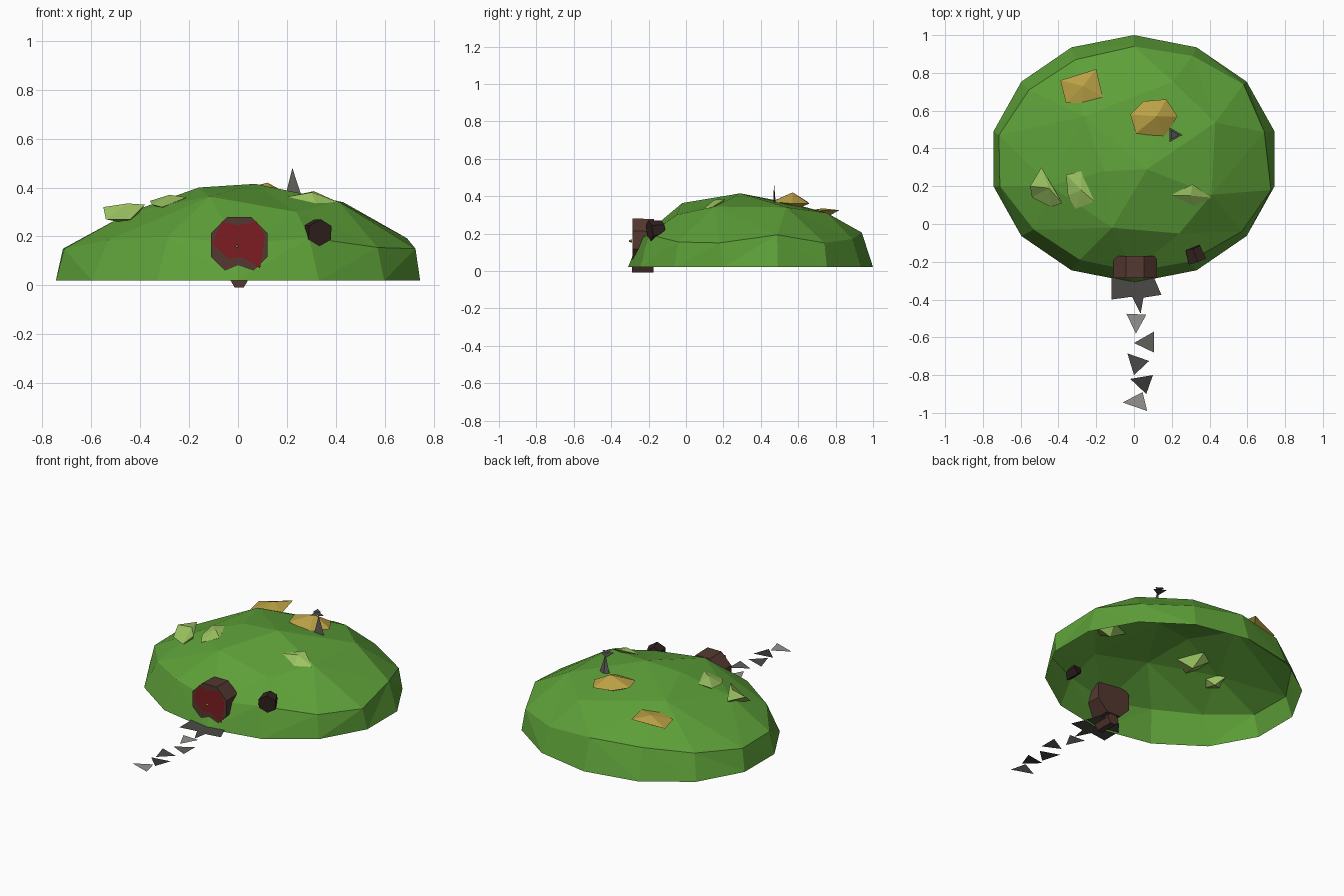
import bpy, bmesh, math
from mathutils import Vector
from mathutils.geometry import delaunay_2d_cdt


def mat(name, col):
    m = bpy.data.materials.new(name)
    m.diffuse_color = (*col, 1)
    return m


GRASS = mat("grass", (0.11, 0.35, 0.04))
LEAF = mat("leaf", (0.33, 0.55, 0.12))
STRAW = mat("straw", (0.50, 0.36, 0.06))
WOOD = mat("wood", (0.09, 0.04, 0.03))
DARK = mat("dark_wood", (0.035, 0.018, 0.015))
RED = mat("red_paint", (0.20, 0.012, 0.015))
STONES = [mat(f"stone_{i}", (c, c * 0.97, c * 0.9)) for i, c in enumerate((0.3, 0.12, 0.07, 0.04))]


def make(name, verts, faces, material, closed=True):
    me = bpy.data.meshes.new(name)
    me.from_pydata([tuple(v) for v in verts], [], faces)
    ob = bpy.data.objects.new(name, me)
    bpy.context.collection.objects.link(ob)
    me.materials.append(material)
    if closed:
        bm = bmesh.new()
        bm.from_mesh(me)
        bmesh.ops.recalc_face_normals(bm, faces=bm.faces)
        bm.to_mesh(me)
        bm.free()
    return ob


def flat(name, pts, z, material):
    """Thin horizontal slab."""
    return make(name, [(x, y, z) for x, y in pts], [list(range(len(pts)))[::-1]], material, False)


def shard(name, rim, top, bottom, material):
    """Faceted clump: a rim with a point above and a point below."""
    n = len(rim)
    faces = [f for i in range(n) for f in ((i, (i + 1) % n, n), ((i + 1) % n, i, n + 1))]
    return make(name, list(rim) + [top, bottom], faces, material)


def drum(name, front, back, sides, start, material):
    """Faceted drum between two (centre, radius) rings facing along their axis."""
    axis = (Vector(front[0]) - Vector(back[0])).normalized()
    rot = Vector((0, -1, 0)).rotation_difference(axis)
    verts = []
    for c, r in (front, back):
        for i in range(sides):
            a = start + 2 * math.pi * i / sides
            verts.append(Vector(c) + rot @ Vector((r * math.cos(a), 0, r * math.sin(a))))
    faces = [(i, (i + 1) % sides, sides + (i + 1) % sides, sides + i) for i in range(sides)]
    faces += [tuple(range(sides)), tuple(range(sides, 2 * sides))]
    return make(name, verts, faces, material)


# Hill: open 14-sided dome, triangulated from its base ring and upper points
base = [(0.763 * math.sin(math.tau * i / 14), 0.345 + 0.655 * math.cos(math.tau * i / 14), 0.02)
        for i in range(14)]
upper = [
    (0, 0.94, 0.205), (0.31, 0.89, 0.17), (0.58, 0.74, 0.15), (0.69, 0.487, 0.193),
    (0.725, 0.18, 0.15), (0.57, -0.04, 0.155), (0.29, -0.20, 0.195), (0, -0.25, 0.17),
    (-0.286, -0.19, 0.20), (-0.53, -0.03, 0.185), (-0.71, 0.2, 0.15), (-0.715, 0.47, 0.15),
    (-0.556, 0.71, 0.17), (-0.31, 0.87, 0.2),
    (-0.116, -0.02, 0.363), (0.24, -0.05, 0.3), (0.41, 0.155, 0.344), (0.43, 0.537, 0.34),
    (0.206, 0.754, 0.31), (-0.264, 0.57, 0.36), (-0.44, 0.2, 0.30), (-0.16, 0.28, 0.40),
    (0.07, 0.29, 0.415)]
pts = base + upper
tris = delaunay_2d_cdt([Vector(p[:2]) for p in pts], [], [], 0, 1e-5)
height = [pts[src[0]][2] for src in tris[3]]
make("hill", [(v.x, v.y, h) for v, h in zip(tris[0], height)], [list(f) for f in tris[2]], GRASS, False)

# Round door: frame, painted panel, sill and knob
drum("door_frame", ((0.005, -0.285, 0.165), 0.125), ((0.005, -0.17, 0.165), 0.122), 8, math.pi / 8, WOOD)
panel = [(-0.105, 0.17), (-0.065, 0.262), (0.0, 0.245), (0.075, 0.262), (0.11, 0.2), (0.09, 0.07),
         (0.02, 0.115), (-0.04, 0.11)]
make("door_panel", [(x, -0.29, z) for x, z in panel], [tuple(range(8))], RED, False)
drum("door_sill", ((0.005, -0.29, 0.025), 0.038), ((0.005, -0.175, 0.025), 0.038), 6, 0, WOOD)
drum("door_knob", ((-0.005, -0.305, 0.16), 0.005), ((-0.005, -0.29, 0.16), 0.008), 4, 0, STRAW)

# Small round window beside the door
drum("window_frame", ((0.335, -0.195, 0.215), 0.056), ((0.31, -0.125, 0.225), 0.045), 6, 0.5, DARK)

# Light green bushes
shard("bush_left", [(-0.55, 0.2, 0.32), (-0.49, 0.30, 0.315), (-0.38, 0.11, 0.33), (-0.44, 0.09, 0.27),
                    (-0.54, 0.14, 0.27)], (-0.45, 0.19, 0.335), (-0.44, 0.18, 0.25), LEAF)
shard("bush_middle", [(-0.36, 0.26, 0.345), (-0.28, 0.28, 0.36), (-0.21, 0.12, 0.36), (-0.31, 0.08, 0.32),
                      (-0.35, 0.15, 0.33)], (-0.28, 0.18, 0.37), (-0.27, 0.19, 0.29), LEAF)
shard("bush_right", [(0.19, 0.15, 0.36), (0.31, 0.21, 0.385), (0.41, 0.14, 0.34), (0.32, 0.09, 0.33)],
      (0.3, 0.15, 0.38), (0.3, 0.15, 0.3), LEAF)

# Straw coloured bushes
shard("straw_back", [(-0.39, 0.76, 0.295), (-0.2, 0.82, 0.325), (-0.165, 0.67, 0.32), (-0.27, 0.64, 0.32),
                     (-0.36, 0.64, 0.30)], (-0.27, 0.73, 0.335), (-0.27, 0.72, 0.27), STRAW)
shard("straw_top", [(-0.02, 0.58, 0.38), (0.05, 0.65, 0.37), (0.17, 0.66, 0.36), (0.23, 0.57, 0.36),
                    (0.16, 0.46, 0.37), (0.01, 0.48, 0.38)], (0.12, 0.57, 0.42), (0.1, 0.56, 0.32), STRAW)

# Chimney: slim tapered stack with two flat caps
shard("chimney_stack", [(0.195, 0.468, 0.37), (0.225, 0.48, 0.36), (0.258, 0.47, 0.37)],
      (0.222, 0.47, 0.48), (0.225, 0.472, 0.34), STONES[1])
for i, (z, r) in enumerate(((0.485, 0.045), (0.502, 0.03))):
    flat(f"chimney_cap_{i}", [(0.21 + r * math.cos(a), 0.472 + r * math.sin(a))
                              for a in (0, math.tau / 3, 2 * math.tau / 3)], z, STONES[2])

# Doorstep and stepping stones
flat("doorstep", [(-0.12, -0.28), (-0.12, -0.40), (-0.01, -0.385), (0.035, -0.475), (0.05, -0.39),
                  (0.145, -0.375), (0.1, -0.27), (0.08, -0.2), (-0.06, -0.2)], 0.03, STONES[2])
steps = [[(-0.04, -0.475), (0.065, -0.48), (0.01, -0.58)], [(0.105, -0.57), (0, -0.63), (0.105, -0.68)],
         [(-0.035, -0.685), (0.08, -0.725), (0, -0.8)], [(-0.02, -0.82), (0.1, -0.8), (0.065, -0.9)],
         [(0.045, -0.89), (0.07, -0.99), (-0.06, -0.945)]]
for i, p in enumerate(steps):
    flat(f"stepping_stone_{i}", p, 0.032, STONES[(0, 1, 2, 3, 0)[i]])
